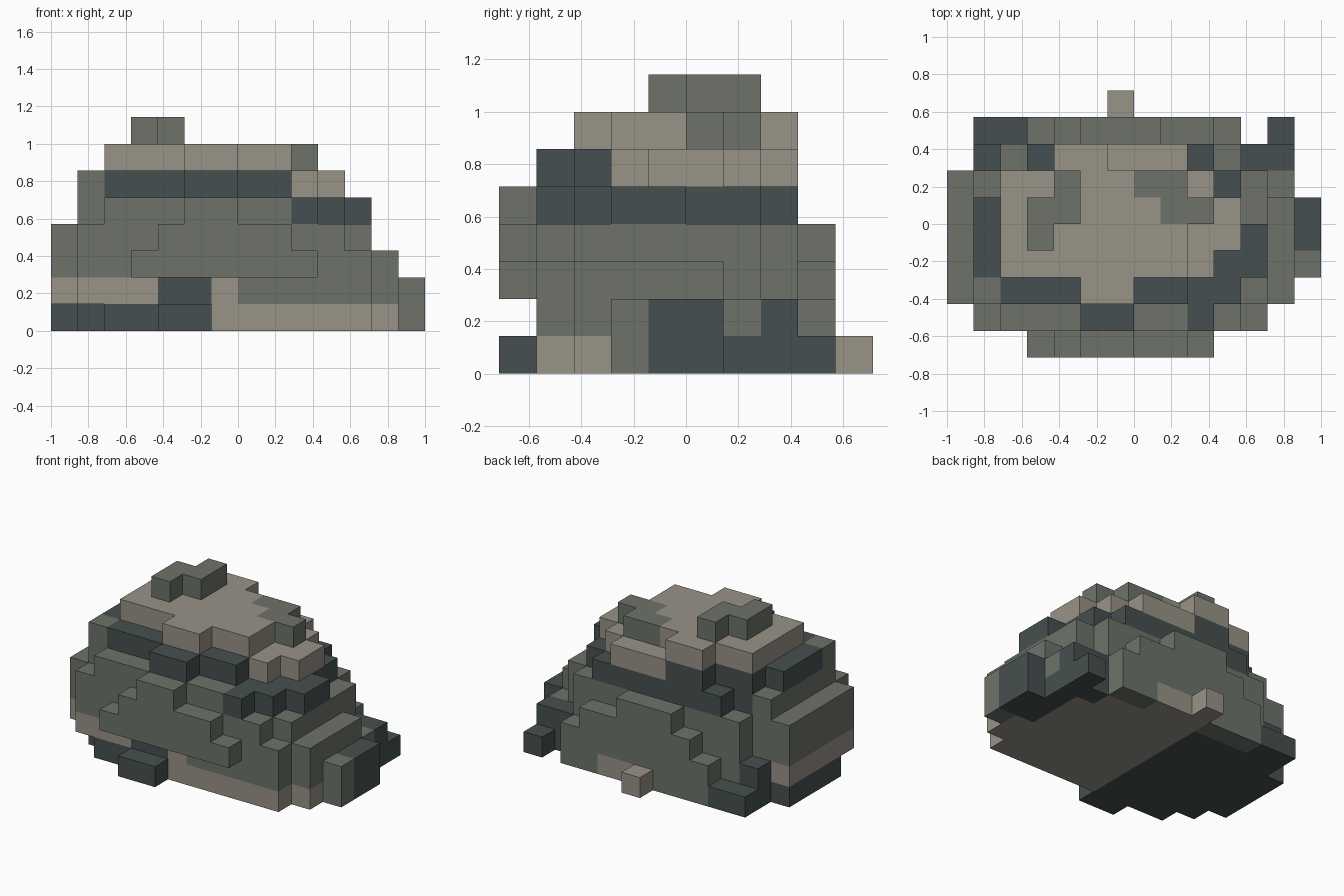
import bpy, bmesh
from mathutils import Vector

if "Cube" in bpy.data.objects:
    bpy.data.objects.remove(bpy.data.objects["Cube"])

U = 1 / 7  # edge of one cube
STONE, SAND, DARK = 0, 1, 2
cells = set()


def layer(z, *rects):
    """Fill rectangles (x0, x1, y0, y1) of one cube layer."""
    for x0, x1, y0, y1 in rects:
        cells.update((x, y, z) for x in range(x0, x1) for y in range(y0, y1))


# Terraces of the boulder, from the ground to the summit
layer(0, (-3, -1, -5, -4), (-5, 5, -4, -3), (-6, 6, -3, 3), (-7, -6, -2, 2),
      (6, 7, -2, 1), (-6, 4, 3, 4), (5, 6, 3, 4), (-1, 0, 4, 5))
layer(1, (-6, 5, -4, -3), (-7, 6, -3, 2), (6, 7, -2, 1), (-6, 6, 2, 3), (-4, 4, 3, 4))
layer(2, (-4, 3, -5, -4), (-6, 5, -4, -3), (-7, 6, -3, 1), (-7, 5, 1, 2),
      (-5, 4, 2, 3), (-3, 3, 3, 4))
layer(3, (-3, 2, -5, -4), (-6, 4, -4, -3), (-7, 5, -3, 2), (-5, 4, 2, 3), (-2, 1, 3, 4))
layer(4, (-2, 0, -5, -4), (-5, 3, -4, -3), (-6, 4, -3, 2), (4, 5, -2, 0), (-4, 3, 2, 3))
layer(5, (-6, 2, -3, 1), (-2, 0, -4, -3), (2, 3, -2, 2), (3, 4, -1, 1),
      (-5, 2, 1, 2), (-3, 2, 2, 3))
layer(6, (-5, 2, -2, 2), (-2, 0, -3, -2), (2, 3, 0, 1), (-3, -1, 2, 3))
layer(7, (-3, -2, 0, 2), (-4, -3, -1, 1))


def colour(x, y, z):
    """Rock strata: colour from height and side."""
    if z == 0:
        if x == 6 and y == -2:
            return STONE
        if (x >= 5 and y >= -1) or (x == 4 and y == 2):
            return DARK
        if y == 3 and (-4 <= x < -1 or x >= 2):
            return STONE
        return DARK if x < -1 else SAND
    if z == 1:
        if (x == 6 and y >= -1) or (x >= 4 and y == 2) or (x == -6 and y == 2):
            return DARK
        if y == -4 and -3 <= x < -1:
            return DARK
        return SAND if x <= -6 or (y == -4 and x < 0) else STONE
    if z == 4:
        return DARK if x >= 2 or (x >= -5 and y >= -3) else STONE
    if z == 5:
        if x == -6 and y == -3:
            return STONE
        return SAND if x >= 2 or (y >= 2 and x >= -1) else DARK
    if z == 6:
        return STONE if (y == 0 and x >= 1) or (y == 1 and x >= 0) else SAND
    return STONE


# Exposed cube faces only, welded into one shell
bm = bmesh.new()
corners = {}


def corner(p):
    key = tuple(round(c) for c in p)
    if key not in corners:
        corners[key] = bm.verts.new(Vector(key) * U)
    return corners[key]


for c in sorted(cells):
    for axis in range(3):
        for side in (0, 1):
            n = list(c)
            n[axis] += 1 if side else -1
            if tuple(n) in cells:
                continue
            a, b = (axis + 1) % 3, (axis + 2) % 3
            quad = []
            for i, j in ((0, 0), (1, 0), (1, 1), (0, 1)):
                p = list(c)
                p[axis] += side
                p[a] += i
                p[b] += j
                quad.append(corner(p))
            face = bm.faces.new(quad if side else quad[::-1])
            face.material_index = colour(*c)

mesh = bpy.data.meshes.new("boulder")
bm.to_mesh(mesh)
bm.free()
for name, rgb in (("mossy grey", (0.153, 0.171, 0.144)),
                  ("sandy grey", (0.314, 0.292, 0.242)),
                  ("dark slate", (0.061, 0.078, 0.080))):
    mat = bpy.data.materials.new(name)
    mat.diffuse_color = (*rgb, 1)
    mat.use_nodes = True
    mat.node_tree.nodes["Principled BSDF"].inputs["Base Color"].default_value = mat.diffuse_color
    mesh.materials.append(mat)
bpy.context.collection.objects.link(bpy.data.objects.new("boulder", mesh))
